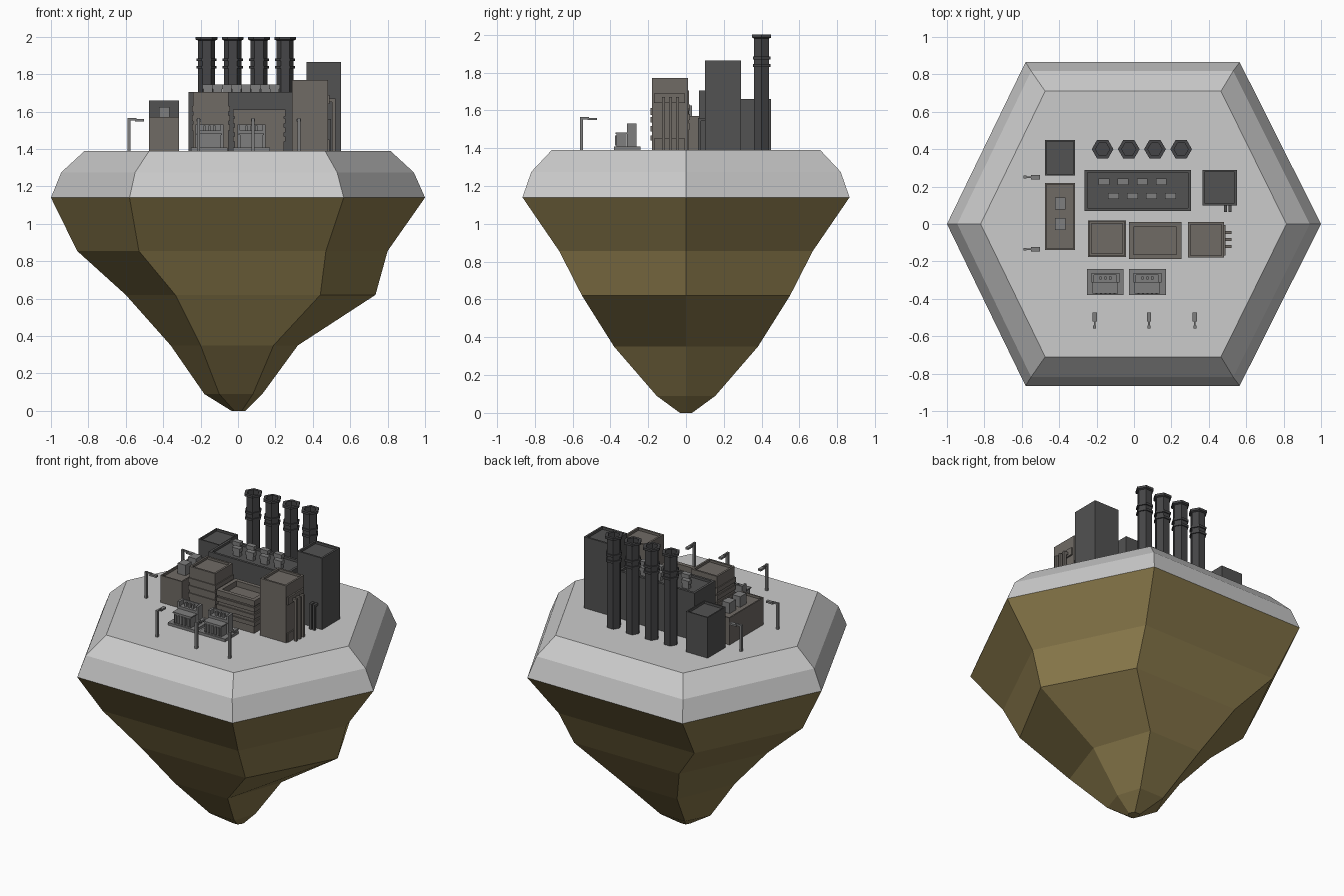
import bpy, bmesh, math

BASE = 1.39


def material(name, rgb):
    m = bpy.data.materials.new(name)
    m.diffuse_color = (*rgb, 1)
    return m


ROCK = material("earth", (0.25, 0.19, 0.07))
DARK = material("dark_wall", (0.085, 0.085, 0.085))
SOOT = material("soot", (0.06, 0.06, 0.063))
BROWN = material("warm_wall", (0.16, 0.145, 0.13))
METAL = material("metal", (0.21, 0.21, 0.21))


def finish(name, bm, mat=None):
    bmesh.ops.recalc_face_normals(bm, faces=bm.faces)
    me = bpy.data.meshes.new(name)
    bm.to_mesh(me)
    bm.free()
    ob = bpy.data.objects.new(name, me)
    bpy.context.collection.objects.link(ob)
    if mat:
        me.materials.append(mat)
    return ob


def box_into(bm, x0, x1, y0, y1, z0, z1):
    vs = bmesh.ops.create_cube(bm, size=1)["verts"]
    for v in vs:
        v.co = ((x0 + x1) / 2 + v.co.x * (x1 - x0),
                (y0 + y1) / 2 + v.co.y * (y1 - y0),
                (z0 + z1) / 2 + v.co.z * (z1 - z0))
    return vs


def boxes(name, items, mat=None):
    bm = bmesh.new()
    for b in items:
        box_into(bm, *b)
    return finish(name, bm, mat)


def building(name, x0, x1, y0, y1, top, mat, rim=0.018, drop=0.015):
    """Box with a parapet around a sunken roof."""
    bm = bmesh.new()
    box_into(bm, x0, x1, y0, y1, BASE - 0.002, top)
    roof = max(bm.faces, key=lambda f: f.calc_center_median().z)
    bmesh.ops.inset_region(bm, faces=[roof], thickness=rim)
    inner = bmesh.ops.extrude_face_region(bm, geom=[roof])["geom"]
    bmesh.ops.delete(bm, geom=[roof], context="FACES")
    for v in inner:
        if isinstance(v, bmesh.types.BMVert):
            v.co.z -= drop
    return finish(name, bm, mat)


def loft(name, rings, mat=None, cap_first=True, cap_last=True):
    bm = bmesh.new()
    loops = [[bm.verts.new(p) for p in r] for r in rings]
    for a, b in zip(loops, loops[1:]):
        n = len(a)
        for i in range(n):
            bm.faces.new((a[i], a[(i + 1) % n], b[(i + 1) % n], b[i]))
    if cap_first:
        bm.faces.new(loops[0])
    if cap_last:
        bm.faces.new(loops[-1])
    return finish(name, bm, mat)


def island_ring(z, left, front_left, front_right, right, y):
    return [(right, 0, z), (front_right, y, z), (front_left, y, z),
            (left, 0, z), (front_left, -y, z), (front_right, -y, z)]


# Floating island: earth cone and bevelled stone slab
rim = island_ring(1.14, -1, -0.58, 0.565, 1, 0.865)
loft("island_rock", [
    island_ring(0.0, -0.035, -0.02, 0.02, 0.04, 0.032),
    island_ring(0.09, -0.18, -0.10, 0.08, 0.13, 0.155),
    island_ring(0.35, -0.36, -0.20, 0.19, 0.32, 0.38),
    island_ring(0.62, -0.60, -0.335, 0.44, 0.735, 0.55),
    island_ring(0.855, -0.86, -0.53, 0.47, 0.80, 0.67),
    rim], ROCK, cap_last=False)
loft("island_slab", [
    rim,
    island_ring(1.275, -0.945, -0.55, 0.53, 0.94, 0.818),
    island_ring(BASE, -0.82, -0.475, 0.465, 0.815, 0.71)], cap_first=False)

# Main buildings
building("rear_left_block", -0.475, -0.315, 0.26, 0.45, 1.66, DARK, 0.012)
building("left_annex", -0.475, -0.315, -0.14, 0.22, 1.57, BROWN, 0.012)
building("main_hall", -0.265, 0.305, 0.07, 0.29, 1.705, DARK, 0.022)
building("middle_left_block", -0.24, -0.05, -0.17, 0.015, 1.705, BROWN)
building("middle_right_block", -0.02, 0.245, -0.18, 0.005, 1.59, BROWN)
building("front_right_block", 0.29, 0.48, -0.18, 0.01, 1.77, BROWN)
building("rear_right_tower", 0.365, 0.55, 0.10, 0.29, 1.865, DARK)

# Horizontal cladding bands
boxes("middle_right_bands",
      [(-0.028, 0.253, -0.188, y1, z, z + 0.028)
       for z, y1 in ((1.44, 0.008), (1.488, 0.008), (1.536, 0.008))]
      + [(-0.028, 0.253, -0.188, -0.162, 1.575, 1.612),
         (-0.028, 0.253, -0.015, 0.012, 1.575, 1.612),
         (-0.028, -0.002, -0.162, -0.015, 1.575, 1.612),
         (0.227, 0.253, -0.162, -0.015, 1.575, 1.612)], BROWN)
boxes("middle_left_bands",
      [(-0.246, -0.044, -0.176, 0.02, z, z + 0.03)
       for z in (1.50, 1.55, 1.60)], BROWN)

# Roof vents on the hall, with a wider hood
vents = []
for row_y, start in ((0.225, -0.16), (0.15, -0.11)):
    for i in range(4):
        x = start + i * 0.102
        vents += [(x - 0.024, x + 0.024, row_y - 0.013, row_y + 0.013, 1.688, 1.72),
                  (x - 0.029, x + 0.029, row_y - 0.017, row_y + 0.017, 1.72, 1.745)]
boxes("hall_roof_vents", vents, METAL)
boxes("annex_roof_units",
      [(-0.422, -0.365, y - 0.032, y + 0.032, 1.555, 1.625) for y in (0.0, 0.11)], METAL)

# Six-sided chimneys with collars and a hollow flared top
profile = [(0.046, BASE - 0.002), (0.046, 1.83), (0.054, 1.83), (0.054, 1.845),
           (0.046, 1.845), (0.046, 1.87), (0.054, 1.87), (0.054, 1.885),
           (0.046, 1.885), (0.046, 1.98), (0.058, 1.985), (0.058, 2.0),
           (0.038, 2.0), (0.038, 1.95)]
for i in range(4):
    cx = -0.168 + i * 0.14
    loft(f"chimney_{i + 1}",
         [[(cx + r * math.cos(k * math.pi / 3), 0.4 + r * math.sin(k * math.pi / 3), z)
           for k in range(6)] for r, z in profile], SOOT)

# Wall pipes bent into the buildings at the top
boxes("front_block_pipes",
      [b for y in (-0.12, -0.083, -0.046) for b in (
          (0.502, 0.52, y - 0.008, y + 0.008, BASE, 1.67),
          (0.478, 0.502, y - 0.008, y + 0.008, 1.652, 1.67))]
      + [(0.478, 0.49, -0.168, -0.005, 1.64, 1.69),
         (0.478, 0.488, -0.168, -0.005, BASE, 1.45)], BROWN)
boxes("tower_pipes",
      [b for x in (0.488, 0.513) for b in (
          (x - 0.008, x + 0.008, 0.064, 0.08, BASE, 1.56),
          (x - 0.008, x + 0.008, 0.08, 0.102, 1.544, 1.56))], DARK)

# Transformer pads in front
for i, cx in enumerate((-0.153, 0.072)):
    parts = [(cx - 0.098, cx + 0.098, -0.38, -0.24, BASE - 0.002, 1.408),
             (cx - 0.062, cx + 0.062, -0.368, -0.315, 1.408, 1.475),
             (cx - 0.068, cx + 0.068, -0.372, -0.31, 1.475, 1.483),
             (cx - 0.075, cx + 0.075, -0.312, -0.262, 1.408, 1.50)]
    for s in (-1, 1):
        xs = sorted((cx + s * 0.075, cx + s * 0.06))
        parts.append((*xs, -0.312, -0.262, 1.50, 1.53))
    parts.append((cx - 0.06, cx + 0.06, -0.272, -0.262, 1.50, 1.53))
    for k in (-1, 0, 1):
        x = cx + k * 0.026
        parts.append((x - 0.006, x + 0.006, -0.298, -0.282, 1.50, 1.525))
    for k in range(5):
        x = cx - 0.048 + k * 0.024
        parts.append((x - 0.005, x + 0.005, -0.375, -0.366, 1.415, 1.468))
    boxes(f"transformer_{i + 1}", parts, METAL)

# Street lamps: post, arm and head (arm along local +x)
lamps = [(-0.21, -0.552, 90), (0.08, -0.552, 90), (0.325, -0.552, 90),
         (-0.582, 0.25, 0), (-0.582, -0.135, 0)]
for i, (x, y, angle) in enumerate(lamps):
    ob = boxes(f"lamp_{i + 1}", [
        (-0.008, 0.008, -0.008, 0.008, -0.002, 0.175),
        (-0.008, 0.04, -0.005, 0.005, 0.163, 0.175),
        (0.03, 0.08, -0.011, 0.011, 0.158, 0.17)], METAL)
    ob.location = (x, y, BASE)
    ob.rotation_euler.z = math.radians(angle)
